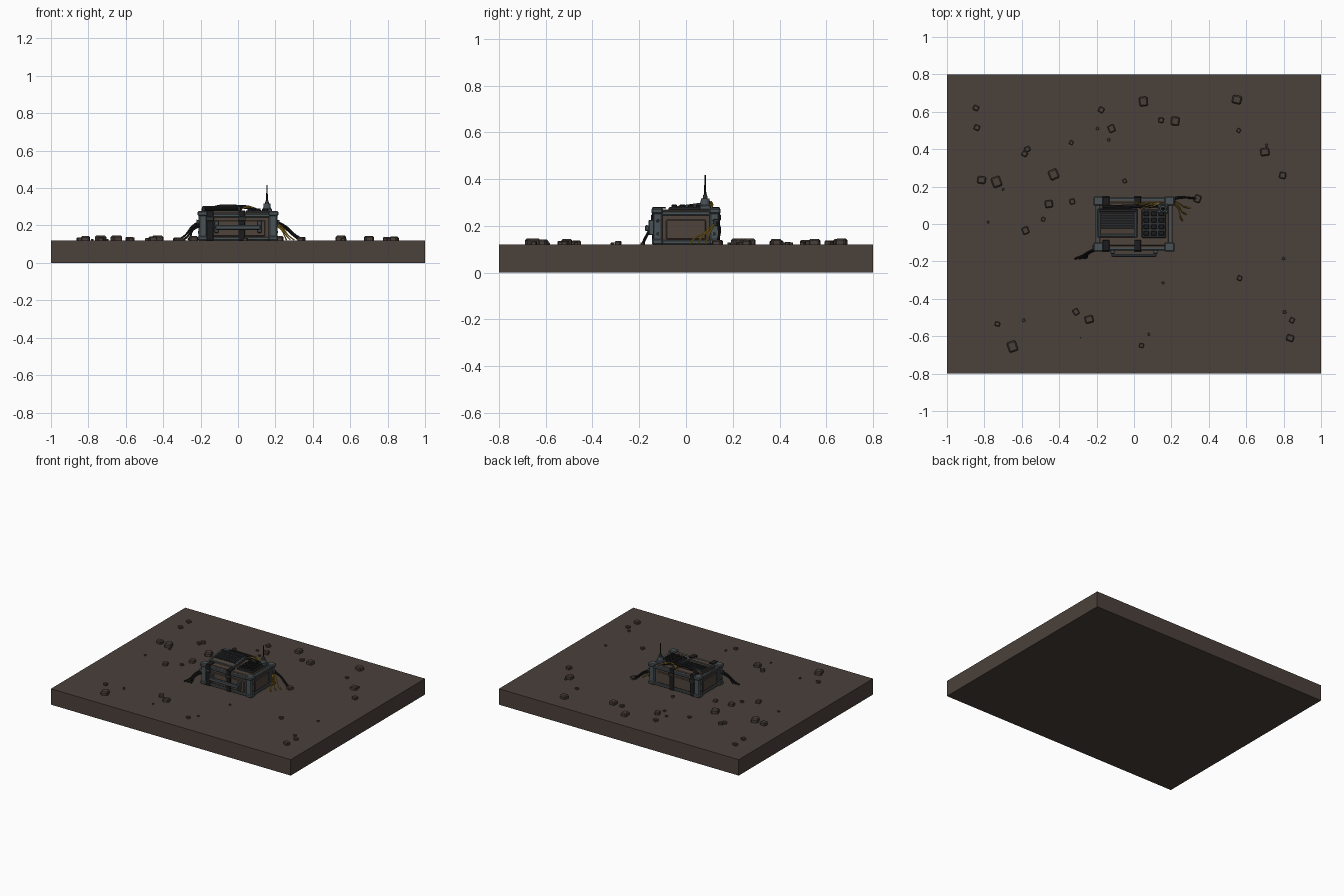
import bpy, bmesh, math, random
from mathutils import Matrix, Vector

random.seed(4)


def material(name, rgb):
    m = bpy.data.materials.new(name)
    m.diffuse_color = (*rgb, 1)
    return m


EARTH = material("brown earth", (0.070, 0.052, 0.043))
STONE = material("brown stone", (0.066, 0.050, 0.042))
PANEL = material("case brown", (0.078, 0.056, 0.044))
STEEL = material("blue grey steel", (0.068, 0.085, 0.092))
BLACK = material("black rubber", (0.012, 0.012, 0.013))
DARK = material("dark grey", (0.028, 0.031, 0.033))
YELLOW = material("yellow wire", (0.50, 0.30, 0.02))


def finish(name, bm, mat, loc=(0, 0, 0), rot=(0, 0, 0)):
    me = bpy.data.meshes.new(name)
    bm.to_mesh(me)
    bm.free()
    me.materials.append(mat)
    ob = bpy.data.objects.new(name, me)
    ob.location, ob.rotation_euler = loc, rot
    bpy.context.collection.objects.link(ob)
    return ob


def box(name, centre, size, mat, bevel=0.0, rot=(0, 0, 0)):
    bm = bmesh.new()
    bmesh.ops.create_cube(bm, size=1)
    bmesh.ops.scale(bm, vec=size, verts=bm.verts)
    if bevel:
        bmesh.ops.bevel(bm, geom=bm.edges[:], offset=bevel, segments=1, affect='EDGES')
    return finish(name, bm, mat, centre, rot)


def cylinder(name, centre, r1, r2, height, mat, rot=(0, 0, 0), sides=12):
    bm = bmesh.new()
    bmesh.ops.create_cone(bm, cap_ends=True, segments=sides, radius1=r1, radius2=r2, depth=height)
    return finish(name, bm, mat, centre, rot)


def cable(name, points, radius, mat):
    cu = bpy.data.curves.new(name, 'CURVE')
    cu.dimensions = '3D'
    cu.bevel_depth, cu.bevel_resolution, cu.resolution_u = radius, 2, 6
    cu.use_fill_caps = True
    sp = cu.splines.new('BEZIER')
    sp.bezier_points.add(len(points) - 1)
    for p, co in zip(sp.bezier_points, points):
        p.co = co
        p.handle_left_type = p.handle_right_type = 'AUTO'
    cu.materials.append(mat)
    ob = bpy.data.objects.new(name, cu)
    bpy.context.collection.objects.link(ob)
    bpy.ops.object.select_all(action='DESELECT')
    ob.select_set(True)
    bpy.context.view_layer.objects.active = ob
    bpy.ops.object.convert(target='MESH')
    bpy.ops.object.shade_smooth_by_angle()


# Ground slab and scattered stones
box("ground_slab", (0, 0, 0.06), (2, 1.6, 0.12), EARTH)
stones = [(-.845, .62, .03), (-.84, .515, .03), (-.815, .235, .045), (-.735, .225, .05),
          (-.70, .185, .012), (-.78, .01, .012), (-.585, .375, .03), (-.57, .40, .03),
          (-.58, -.035, .035), (-.485, .025, .02), (-.455, .107, .042), (-.43, .265, .05),
          (-.335, .435, .02), (-.33, .12, .028), (-.195, .51, .015), (-.175, .61, .03),
          (-.12, .51, .035), (-.135, .45, .015), (.05, .655, .045), (-.05, .23, .02),
          (.145, .555, .028), (.22, .55, .045), (.55, .665, .05), (.56, .50, .02),
          (.70, .385, .048), (.71, .42, .015), (.795, .26, .035), (.34, .135, .035),
          (.80, -.185, .015), (.565, -.29, .025), (.155, -.315, .013), (.805, -.47, .018),
          (.845, -.515, .025), (.835, -.61, .04), (.08, -.59, .013), (.04, -.65, .025),
          (-.285, -.605, .01), (-.24, -.51, .046), (-.31, -.47, .03), (-.59, -.515, .015),
          (-.73, -.535, .028), (-.65, -.655, .05)]
for x, y, s in stones:
    h = 0.010 + s * 0.45
    box("stone", (x, y, 0.116 + h / 2 - 0.003), (s, s * random.uniform(.85, 1.15), h), STONE,
        s * 0.14, (0, 0, random.uniform(-.6, .6)))

# Case body with inset side panels
box("case_body", (0, 0, 0.192), (0.39, 0.262, 0.145), PANEL, 0.006)
for s in (-1, 1):
    box("long_panel", (0, s * 0.130, 0.185), (0.29, 0.012, 0.085), PANEL, 0.004)
    box("end_panel", (s * 0.195, 0, 0.185), (0.012, 0.17, 0.085), PANEL, 0.004)
    box("long_top_rail", (0, s * 0.130, 0.254), (0.39, 0.022, 0.020), STEEL, 0.004)
    box("long_bottom_rail", (0, s * 0.130, 0.130), (0.39, 0.018, 0.018), STEEL, 0.004)
    box("end_top_rail", (s * 0.195, 0, 0.254), (0.022, 0.25, 0.020), STEEL, 0.004)
    box("end_bottom_rail", (s * 0.195, 0, 0.130), (0.018, 0.25, 0.018), STEEL, 0.004)
    # Corner posts with caps, feet and bolts
    for t in (-1, 1):
        box("corner_post", (s * 0.187, t * 0.121, 0.193), (0.046, 0.042, 0.146), STEEL, 0.006)
        box("corner_cap", (s * 0.190, t * 0.123, 0.264), (0.054, 0.050, 0.026), STEEL, 0.006)
        box("corner_foot", (s * 0.188, t * 0.122, 0.132), (0.052, 0.048, 0.026), STEEL, 0.006)
        for z in (0.165, 0.222):
            cylinder("post_bolt", (s * 0.211, t * 0.121, z), .007, .006, .006, DARK,
                     (0, math.pi / 2, 0), 8)

# Black straps around the case
for x in (-0.150, 0.020):
    for s in (-1, 1):
        box("strap_side", (x, s * 0.141, 0.200), (0.036, 0.007, 0.158), BLACK, 0.002)
        box("strap_buckle", (x, s * 0.146, 0.236), (0.042, 0.007, 0.024), DARK, 0.002)
    for y in (-0.115, 0.115):
        box("strap_top", (x, y, 0.277), (0.036, 0.058, 0.007), BLACK, 0.002)

# Front carrying handle
for s in (-1, 1):
    box("handle_bracket", (s * 0.115, -0.148, 0.193), (0.022, 0.024, 0.066), STEEL, 0.004)
    box("handle_arm", (s * 0.113, -0.162, 0.190), (0.016, 0.026, 0.022), STEEL, 0.003)
box("handle_bar", (0, -0.168, 0.190), (0.24, 0.016, 0.026), STEEL, 0.005)

# Top deck, sloped screen with frame and vents
box("top_deck", (0, 0, 0.262), (0.37, 0.235, 0.014), PANEL, 0.004)
tilt = math.radians(8)
rot = Matrix.Rotation(tilt, 3, 'X')
origin = Vector((-0.088, 0.005, 0.274))


def on_slope(name, off, size, mat, bevel=0.0):
    box(name, origin + rot @ Vector(off), size, mat, bevel, (tilt, 0, 0))


on_slope("screen_housing", (0, 0, 0), (0.212, 0.155, 0.020), PANEL, 0.004)
on_slope("screen_glass", (0, 0.015, 0.010), (0.178, 0.088, 0.006), BLACK)
for i in range(6):
    on_slope("screen_slat", (0, -0.018 + i * 0.0135, 0.0135), (0.170, 0.005, 0.003), DARK)
for s in (-1, 1):
    on_slope("screen_side_frame", (s * 0.097, 0.0, 0.011), (0.014, 0.15, 0.012), STEEL, 0.003)
on_slope("screen_front_frame", (0, -0.064, 0.010), (0.20, 0.012, 0.008), STEEL, 0.002)
on_slope("screen_hood", (0, 0.070, 0.012), (0.205, 0.016, 0.018), DARK, 0.004)

# Keypad
box("keypad_plate", (0.106, 0.002, 0.273), (0.130, 0.152, 0.016), DARK, 0.004)
for c in range(3):
    for r in range(4):
        box("key", (0.066 + c * 0.040, -0.050 + r * 0.035, 0.284), (0.030, 0.024, 0.014),
            BLACK, 0.003)

# Antenna
ax, ay = 0.155, 0.082
box("antenna_mount", (ax, ay, 0.279), (0.056, 0.050, 0.022), STEEL, 0.005)
cylinder("antenna_base", (ax, ay, 0.302), .021, .018, .030, STEEL)
cylinder("antenna_collar", (ax, ay, 0.324), .011, .008, .020, DARK)
cylinder("antenna_rod", (ax, ay, 0.372), .005, .003, .090, BLACK, sides=8)

# Hose across the top back, with yellow wires
cable("top_hose", [(-.165, .092, .268), (-.12, .092, .296), (-.02, .094, .301),
                   (.06, .096, .295), (.13, .098, .268)], .010, BLACK)
for i in range(3):
    y = .086 + i * .010
    cable("top_wire", [(.0, y + .01, .272), (.04, y, .297 + .003 * i), (.09, y + .008, .292),
                       (.135, .108, .272)], .003, YELLOW)

# Cables leaving the front left corner
cylinder("left_socket", (-.214, -.128, .215), .016, .014, .016, DARK, (0, math.pi / 2, 0))
for i in range(3):
    d = i * .012
    cable("left_cable", [(-.205, -.130 - d * .4, .222 - d), (-.245, -.150 - d * .4, .195 - d),
                         (-.280 + d, -.172 - d * .3, .150 - d * .5),
                         (-.315 + d * 2, -.186 + d * .2, .124)], .0055, BLACK)

# Cables and yellow wires leaving the back right corner
cylinder("right_socket", (.214, .130, .215), .016, .014, .016, DARK, (0, math.pi / 2, 0))
for i in range(2):
    d = i * .012
    cable("right_cable", [(.205, .132 + d * .5, .222 - d), (.255, .140 + d * .4, .195 - d),
                          (.305 - d, .140, .150), (.350 - d * 2, .128 + d, .124)], .0055, BLACK)
for i in range(3):
    d = i * .034
    cable("right_wire", [(.208, .125 - d * .2, .212 - d * .2), (.238, .112 - d * .5, .190 - d * .3),
                         (.268 - d * .3, .092 - d * .8, .148),
                         (.300 - d * .6, .085 - d, .123)], .0035, YELLOW)
